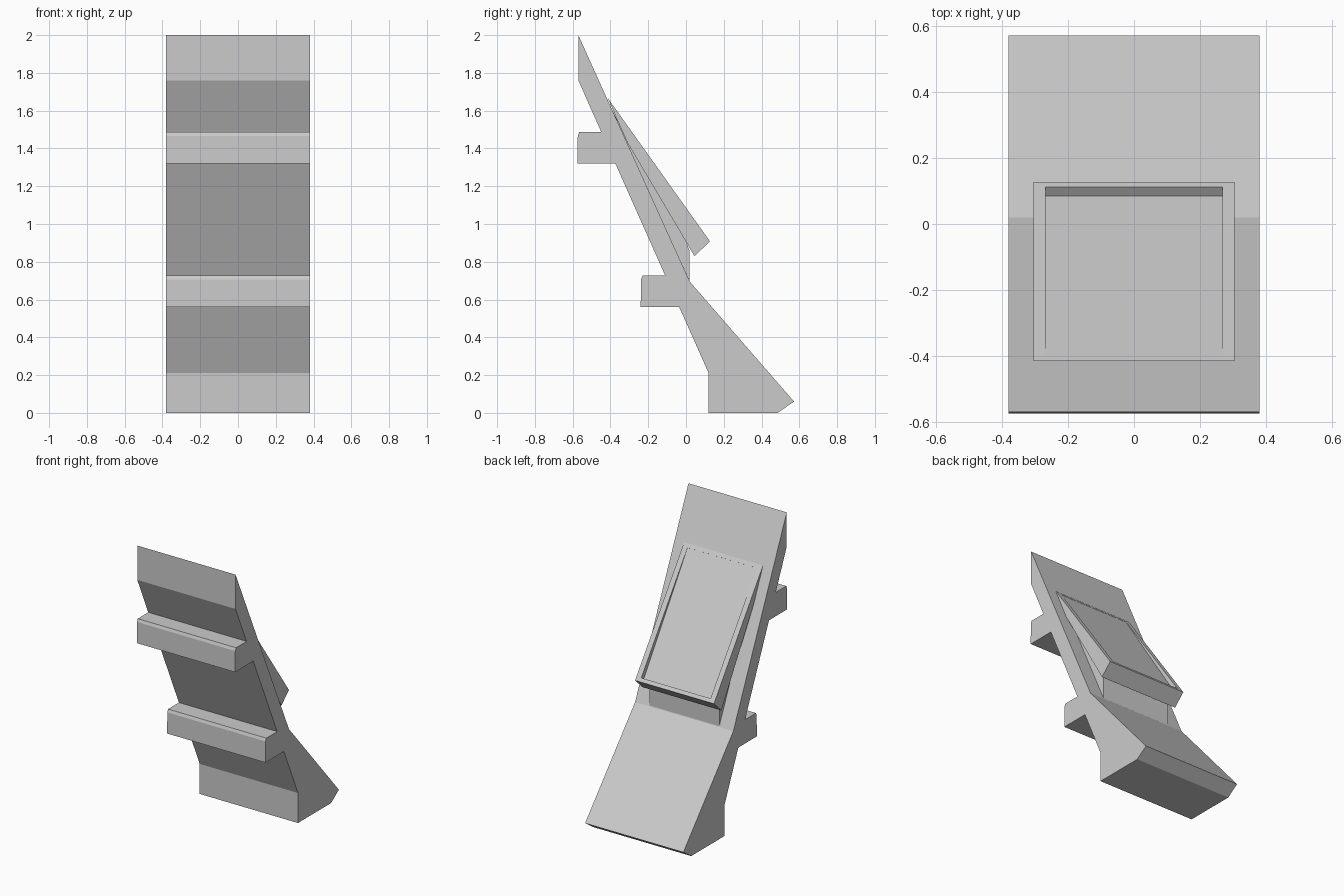
import bpy, bmesh

if "Cube" in bpy.data.objects:
    bpy.data.objects.remove(bpy.data.objects["Cube"])


def prism(name, profile, half_width):
    """Extrude a (y, z) side profile symmetrically across x."""
    bm = bmesh.new()
    face = bm.faces.new([bm.verts.new((-half_width, y, z)) for y, z in profile])
    ext = bmesh.ops.extrude_face_region(bm, geom=[face])
    moved = [v for v in ext["geom"] if isinstance(v, bmesh.types.BMVert)]
    bmesh.ops.translate(bm, verts=moved, vec=(2 * half_width, 0, 0))
    bmesh.ops.recalc_face_normals(bm, faces=bm.faces[:])
    mesh = bpy.data.meshes.new(name)
    bm.to_mesh(mesh)
    bm.free()
    obj = bpy.data.objects.new(name, mesh)
    bpy.context.collection.objects.link(obj)
    return obj


def front_y(z):
    """Front face of the leaning slab at height z."""
    return -0.57 + (1.76 - z) * 0.69 / 1.55


# Leaning slab with a flared foot
prism("leaning_slab", [(-0.57, 2.0), (-0.57, 1.76), (0.12, 0.21), (0.12, 0.0),
                       (0.485, 0.0), (0.572, 0.06), (0.02, 0.695)], 0.38)

# Two horizontal mounting rails on the front
for name, low, high, tip in (("upper_rail", 1.32, 1.487, -0.575),
                             ("lower_rail", 0.56, 0.727, -0.24)):
    prism(name, [(front_y(high), high), (tip + 0.01, high), (tip + 0.002, high - 0.02),
                 (tip, low), (front_y(low), low)], 0.38)

# Narrow support filling the space beneath the raised panel
prism("panel_support", [(-0.40, 1.62), (-0.30, 1.43), (0.0, 0.91),
                        (0.018, 0.86), (0.018, 0.70)], 0.27)

# Tilted panel on the back, thick at its lower end
panel = prism("tilted_panel", [(-0.415, 1.668), (0.127, 0.908),
                               (0.045, 0.83), (-0.31, 1.43)], 0.305)

# Shallow recess that fades out toward the top of the panel
cutter = prism("recess_cutter", [(-0.40, 1.645), (0.085, 0.911),
                                 (0.16, 0.964), (-0.34, 1.70)], 0.268)
cutter.hide_render = True
cut = panel.modifiers.new("recess", "BOOLEAN")
cut.operation = "DIFFERENCE"
cut.solver = "EXACT"
cut.object = cutter
bpy.context.view_layer.objects.active = panel
panel.select_set(True)
bpy.ops.object.modifier_apply(modifier=cut.name)
bpy.data.objects.remove(cutter, do_unlink=True)
